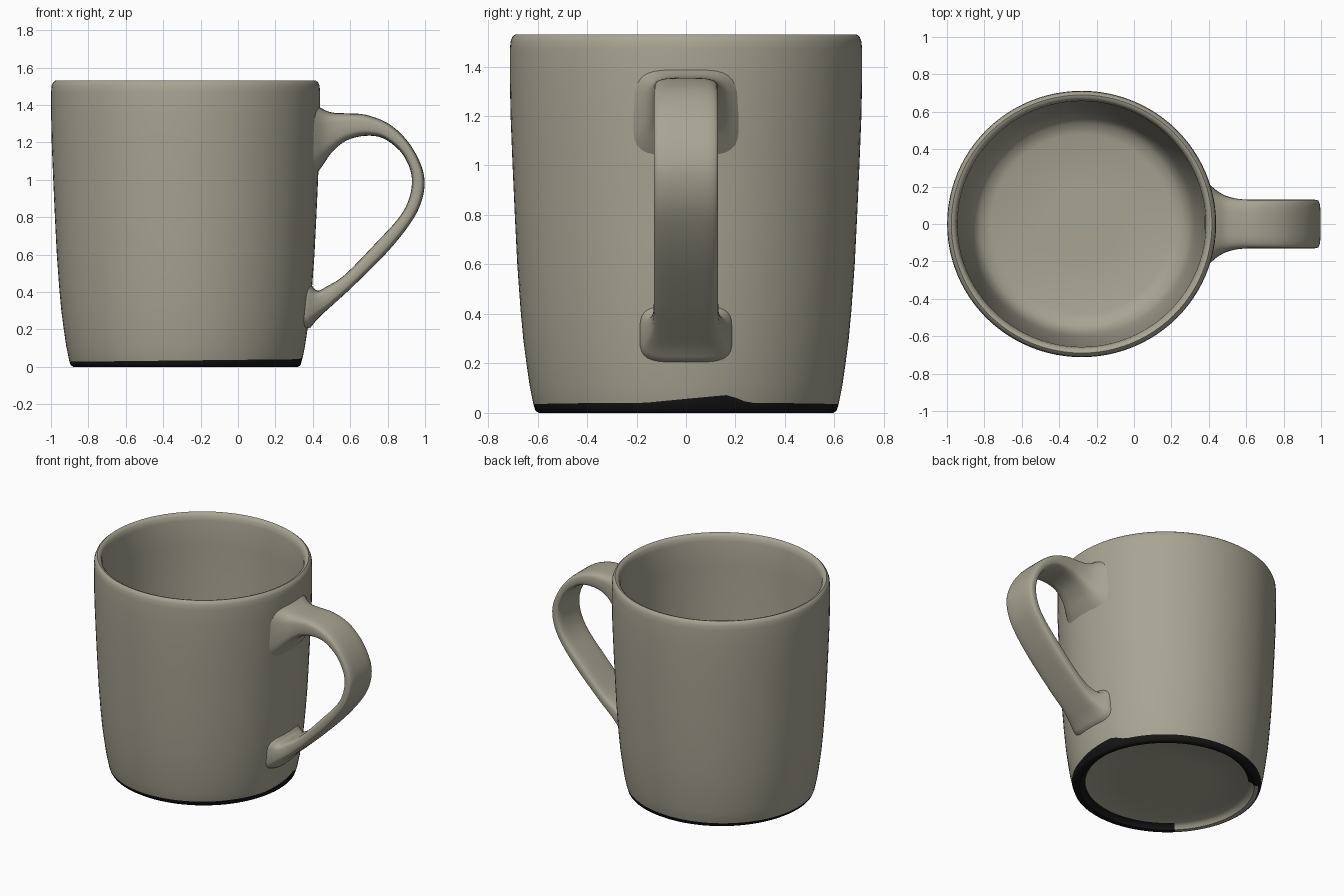
import bpy, bmesh, math

if "Cube" in bpy.data.objects:
    bpy.data.objects.remove(bpy.data.objects["Cube"])

CX, SX, SEG = -0.28, 1.01, 96


def material(name, rgb):
    m = bpy.data.materials.new(name)
    m.diffuse_color = (*rgb, 1)
    m.use_nodes = True
    m.node_tree.nodes["Principled BSDF"].inputs["Base Color"].default_value = m.diffuse_color
    return m


glaze = material("beige_glaze", (0.39, 0.375, 0.295))
black = material("black_base", (0.008, 0.008, 0.008))


def finish(name, bm):
    bmesh.ops.recalc_face_normals(bm, faces=bm.faces)
    me = bpy.data.meshes.new(name)
    bm.to_mesh(me)
    bm.free()
    me.materials.append(glaze)
    me.materials.append(black)
    ob = bpy.data.objects.new(name, me)
    bpy.context.collection.objects.link(ob)
    bpy.ops.object.select_all(action='DESELECT')
    ob.select_set(True)
    bpy.context.view_layer.objects.active = ob
    bpy.ops.object.shade_smooth_by_angle(angle=math.radians(50))
    return ob


# Body profile: underside recess, foot ring, outer wall, rim, inner wall, floor
under = [(0.30, 0.035), (0.53, 0.033), (0.555, 0.022), (0.568, 0.002), (0.595, 0.0), (0.608, 0.008)]
outer = [(0.617, 0.036), (0.632, 0.11), (0.645, 0.2), (0.658, 0.3), (0.669, 0.42), (0.682, 0.6),
         (0.692, 0.8), (0.701, 1.0), (0.709, 1.2), (0.712, 1.35), (0.712, 1.47)]
rim = [(0.709, 1.502), (0.702, 1.52), (0.690, 1.53), (0.676, 1.526), (0.664, 1.512), (0.657, 1.48)]
inner = [(0.655, 1.3), (0.648, 1.0), (0.635, 0.7), (0.615, 0.4), (0.595, 0.25), (0.575, 0.17),
         (0.54, 0.125), (0.48, 0.105), (0.20, 0.10)]
profile = under + outer + rim + inner
BAND = len(under)          # ring where the black base ends


def band_height(a):
    # uneven dipped edge with one peak beside the handle
    d = a - 0.28
    peak = max(0, 1 - abs(d) / (0.14 if d > 0 else 0.55))
    return 0.034 + 0.007 * math.cos(a) + 0.032 * peak


bm = bmesh.new()
rings = []
for k, (r, z) in enumerate(profile):
    ring = []
    for i in range(SEG):
        a = 2 * math.pi * i / SEG
        if a > math.pi:
            a -= 2 * math.pi
        zz = band_height(a) if k == BAND else z
        rr = r + (zz - z) * 0.2
        ring.append(bm.verts.new((CX + SX * rr * math.cos(a), rr * math.sin(a), zz)))
    rings.append(ring)
for k in range(len(rings) - 1):
    for i in range(SEG):
        j = (i + 1) % SEG
        f = bm.faces.new((rings[k][i], rings[k][j], rings[k + 1][j], rings[k + 1][i]))
        bare = abs(i - SEG / 2) < SEG / 8 and k < 4   # unpainted stretch of the foot ring
        f.material_index = 1 if 1 <= k < BAND and not bare else 0
bm.faces.new(rings[0])
bm.faces.new(rings[-1])
finish("mug_body", bm)


def wall_radius(z):
    for (r0, z0), (r1, z1) in zip(outer, outer[1:]):
        if z0 <= z <= z1:
            return r0 + (r1 - r0) * (z - z0) / (z1 - z0)
    return outer[-1][0]


# Handle stations: outer x, outer z, inner x, inner z, half width
stations = [
    (.40, 1.41, .40, 1.00, .25), (.45, 1.38, .455, 1.08, .18), (.50, 1.36, .505, 1.15, .147),
    (.58, 1.355, .58, 1.21, .132), (.68, 1.348, .68, 1.235, .13), (.80, 1.303, .775, 1.222, .13),
    (.90, 1.215, .865, 1.155, .13), (.97, 1.10, .915, 1.07, .13), (.998, .99, .93, .985, .13),
    (.978, .875, .91, .885, .13), (.92, .765, .855, .79, .13), (.80, .615, .74, .665, .13),
    (.62, .435, .575, .495, .13), (.50, .325, .475, .43, .135), (.43, .26, .425, .407, .16),
    (.38, .20, .39, .44, .19)]


def catmull(p0, p1, p2, p3, t):
    return [0.5 * (2 * b + (c - a) * t + (2 * a - 5 * b + 4 * c - d) * t * t
                   + (3 * b - a - 3 * c + d) * t ** 3) for a, b, c, d in zip(p0, p1, p2, p3)]


path = []
n = len(stations)
for s in range(n - 1):
    quad = [stations[min(max(s + o, 0), n - 1)] for o in (-1, 0, 1, 2)]
    path += [catmull(*quad, t / 4) for t in range(4)]
path.append(stations[-1])

bm = bmesh.new()
rings = []
M = 32
for k, (ox, oz, ix, iz, w) in enumerate(path):
    ring = []
    for i in range(M):
        a = 2 * math.pi * i / M
        c, s = math.cos(a), math.sin(a)
        u = math.copysign(abs(c) ** 0.5, c)      # rounded-rectangle section
        v = math.copysign(abs(s) ** 0.5, s)
        y, h = w * u, (v + 1) / 2
        x, z = ix + (ox - ix) * h, iz + (oz - iz) * h
        # ends follow the curved wall
        wall = CX + SX * math.sqrt((wall_radius(z) - 0.012) ** 2 - y * y)
        end = min(k, len(path) - 1 - k)
        if end == 0:
            x = wall
        elif end < 8:
            x += (wall - (CX + SX * (wall_radius(z) - 0.012))) * (1 - end / 8)
        ring.append(bm.verts.new((x, y, z)))
    rings.append(ring)
for a, b in zip(rings, rings[1:]):
    for i in range(M):
        j = (i + 1) % M
        bm.faces.new((a[i], a[j], b[j], b[i]))
bm.faces.new(rings[0])
bm.faces.new(rings[-1])
finish("mug_handle", bm)
